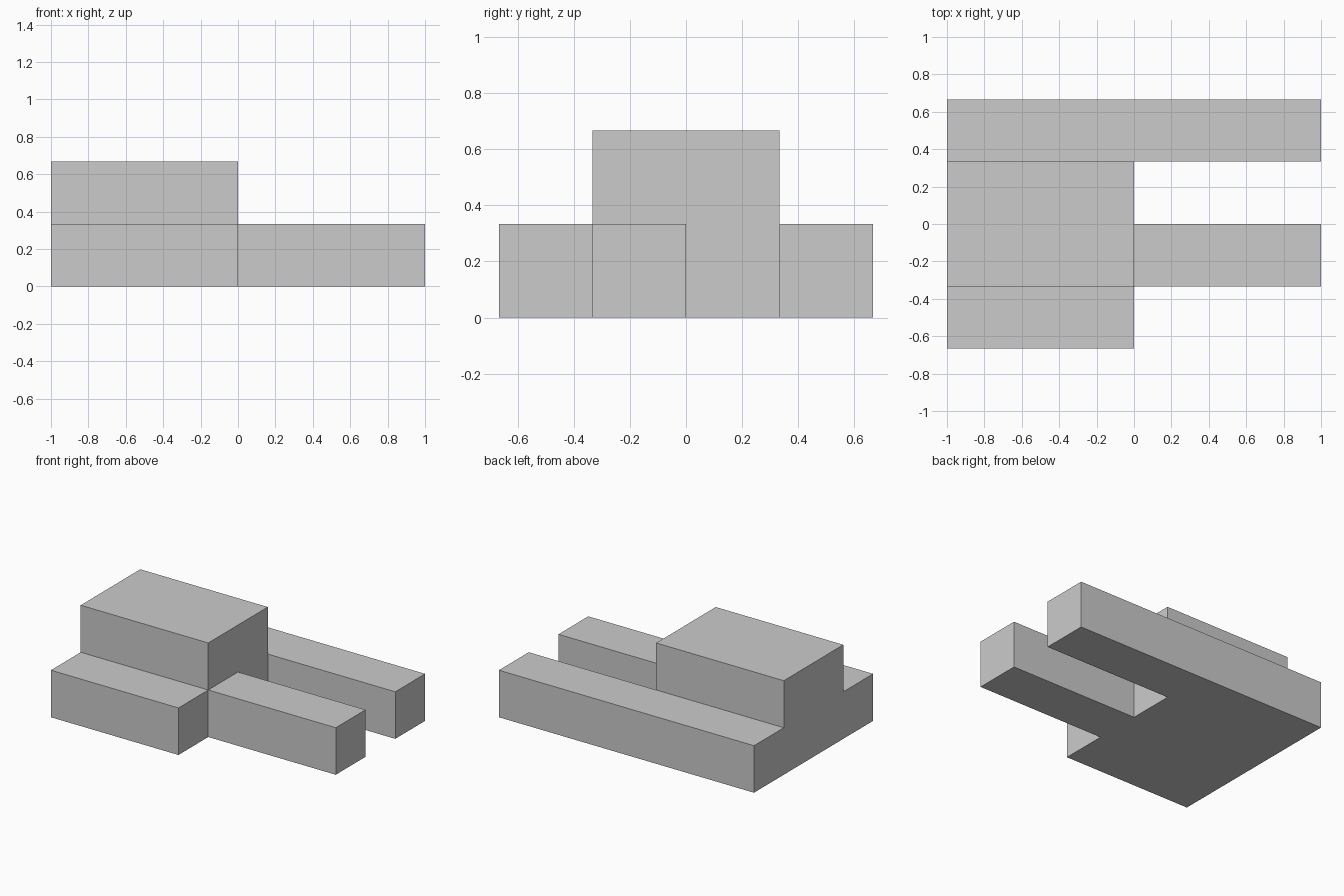
import bpy
import bmesh
import math
from mathutils import Vector

cube = bpy.data.objects.get("Cube")
if cube:
    bpy.data.objects.remove(cube, do_unlink=True)

U = 1 / 3  # module: every step and rail is one unit high and deep

grey = bpy.data.materials.new("plain grey")
grey.use_nodes = True
colour = (0.6, 0.6, 0.6, 1)
grey.diffuse_color = colour
grey.node_tree.nodes["Principled BSDF"].inputs["Base Color"].default_value = colour


def extrude_profile(name, profile, x0, x1):
    """Extrude a (y, z) profile, given in units, along x."""
    bm = bmesh.new()
    face = bm.faces.new([bm.verts.new((x0, y * U, z * U)) for y, z in profile])
    new = bmesh.ops.extrude_face_region(bm, geom=[face])["geom"]
    verts = [v for v in new if isinstance(v, bmesh.types.BMVert)]
    bmesh.ops.translate(bm, verts=verts, vec=Vector((x1 - x0, 0, 0)))
    bmesh.ops.recalc_face_normals(bm, faces=bm.faces)
    mesh = bpy.data.meshes.new(name)
    bm.to_mesh(mesh)
    bm.free()
    mesh.materials.append(grey)
    obj = bpy.data.objects.new(name, mesh)
    bpy.context.collection.objects.link(obj)
    return obj


# Stepped body: raised block with a low step in front and behind
body = extrude_profile("stepped_body", [
    (-2, 0), (2, 0), (2, 1), (1, 1), (1, 2), (-1, 2), (-1, 1), (-2, 1)], -1, 0)

# Two low rails reaching to the left, fused with the body
rails = [
    extrude_profile("back_rail", [(1, 0), (2, 0), (2, 1), (1, 1)], -1, 1),
    extrude_profile("middle_rail", [(-1, 0), (0, 0), (0, 1), (-1, 1)], -0.5, 1),
]
for rail in rails:
    union = body.modifiers.new("fuse " + rail.name, "BOOLEAN")
    union.operation = "UNION"
    union.solver = "EXACT"
    union.object = rail

# Merge flush faces so the fused body has no seams
merge = body.modifiers.new("merge flush faces", "DECIMATE")
merge.decimate_type = "DISSOLVE"
merge.angle_limit = math.radians(1)

# Bake the fused shape and drop the separate rails
depsgraph = bpy.context.evaluated_depsgraph_get()
fused = bpy.data.meshes.new_from_object(body.evaluated_get(depsgraph))
body.modifiers.clear()
body.data = fused
for rail in rails:
    bpy.data.objects.remove(rail, do_unlink=True)
